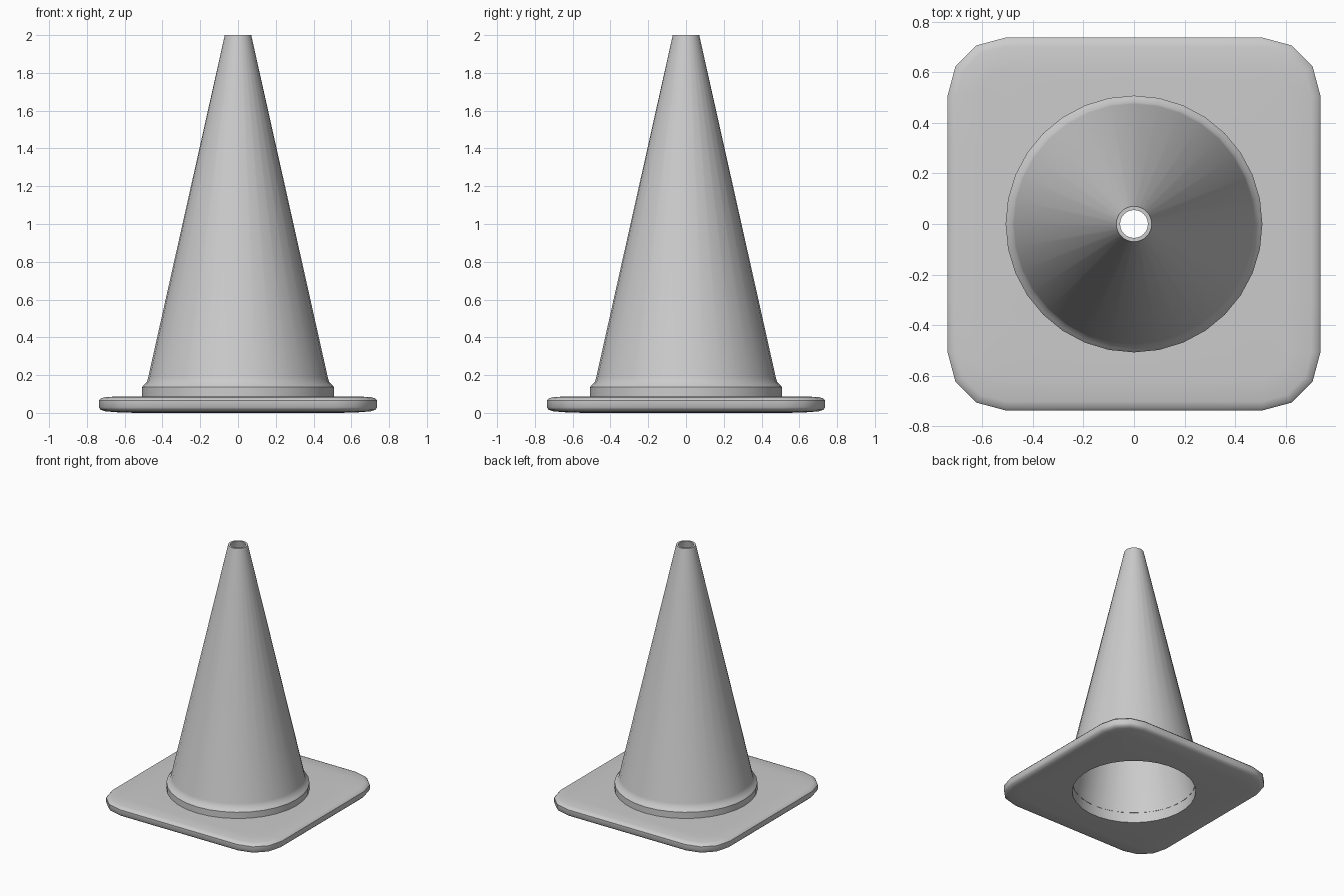
import bpy
from math import sin, cos, pi, radians

if "Cube" in bpy.data.objects:
    bpy.data.objects.remove(bpy.data.objects["Cube"])

N = 32


def circle(r, z, start=0.0):
    return [(r * cos(start + 2 * pi * i / N), r * sin(start + 2 * pi * i / N), z) for i in range(N)]


def rounded_square(inset, z, centre=0.51, radius=0.227):
    # four-point corner arcs joined by straight sides with four inner points
    r = radius - inset
    pts = []
    for q in range(4):
        c, s = round(cos(q * pi / 2)), round(sin(q * pi / 2))
        side = [(centre + r * cos(radians(a)), centre + r * sin(radians(a))) for a in (0, 30, 60, 90)]
        side += [(centre - 2 * centre * t / 5, centre + r) for t in range(1, 5)]
        pts += [(x * c - y * s, x * s + y * c, z) for x, y in side]
    return pts


def loft(name, rings):
    # closed skin around a loop of rings
    verts = [p for ring in rings for p in ring]
    m = len(rings)
    faces = []
    for j in range(m):
        k = (j + 1) % m
        for i in range(N):
            n = (i + 1) % N
            faces.append((j * N + i, j * N + n, k * N + n, k * N + i))
    mesh = bpy.data.meshes.new(name)
    mesh.from_pydata(verts, [], faces)
    mesh.update()
    obj = bpy.data.objects.new(name, mesh)
    bpy.context.collection.objects.link(obj)
    bpy.ops.object.select_all(action='DESELECT')
    obj.select_set(True)
    bpy.context.view_layer.objects.active = obj
    bpy.ops.object.shade_smooth_by_angle(angle=radians(40))
    return obj


# hollow cone with a stepped foot and an open tip
profile = [(0.445, 0.08), (0.508, 0.08), (0.508, 0.137), (0.497, 0.15), (0.482, 0.165),
           (0.475, 0.19), (0.07, 2.0), (0.055, 2.0), (0.445, 0.13)]
loft("cone_body", [circle(r, z) for r, z in profile])

# square base plate with soft edges and a round opening
half_step = radians(45) - 1.5 * 2 * pi / N
edge = [(0.13, 0.001), (0.035, 0.008), (0.01, 0.016), (0.0, 0.03),
        (0.0, 0.066), (0.01, 0.077), (0.035, 0.084), (0.13, 0.088)]
rings = [circle(0.447, 0.0, half_step)]
rings += [rounded_square(i, z) for i, z in edge]
rings += [circle(0.447, 0.088, half_step)]
loft("base_plate", rings)
